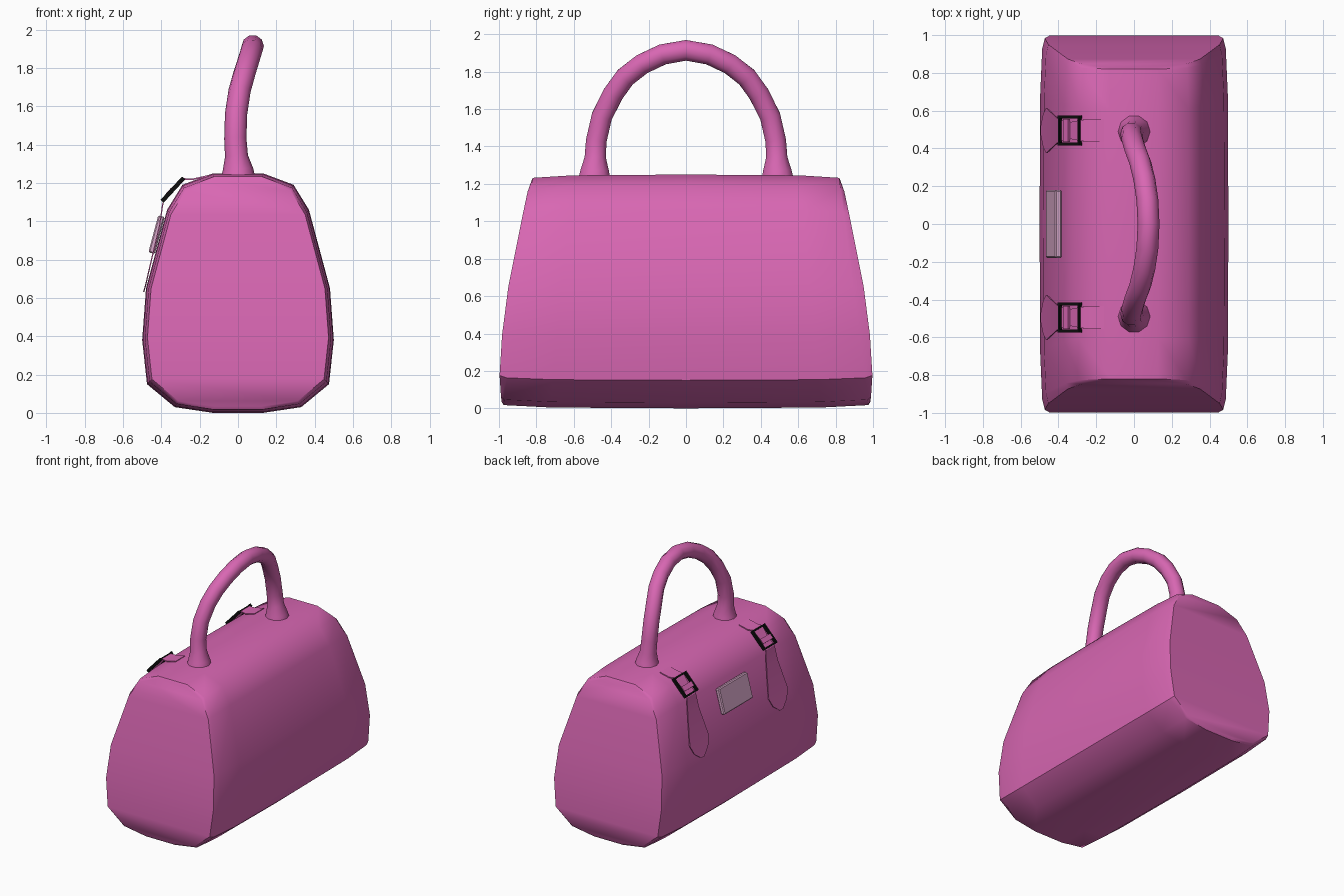
import bpy, bmesh, math
from mathutils import Vector, Matrix

if "Cube" in bpy.data.objects:
    bpy.data.objects.remove(bpy.data.objects["Cube"])


def material(name, col):
    m = bpy.data.materials.new(name)
    m.diffuse_color = (*col, 1)
    m.use_nodes = True
    m.node_tree.nodes["Principled BSDF"].inputs["Base Color"].default_value = m.diffuse_color
    return m


PINK = material("pink leather", (0.69, 0.135, 0.45))
PALE = material("pale pink metal", (0.68, 0.39, 0.58))
BLACK = material("black metal", (0.004, 0.004, 0.004))


def finish(bm, name, mat, smooth=None):
    bmesh.ops.recalc_face_normals(bm, faces=bm.faces)
    me = bpy.data.meshes.new(name)
    bm.to_mesh(me)
    bm.free()
    me.materials.append(mat)
    ob = bpy.data.objects.new(name, me)
    bpy.context.collection.objects.link(ob)
    if smooth:
        bpy.ops.object.select_all(action='DESELECT')
        ob.select_set(True)
        bpy.context.view_layer.objects.active = ob
        bpy.ops.object.shade_smooth_by_angle(angle=math.radians(smooth))
    return ob


def bridge(bm, a, b):
    for i in range(len(a)):
        j = (i + 1) % len(a)
        bm.faces.new((a[i], a[j], b[j], b[i]))


def interp(pts, z):
    if z <= pts[0][0]:
        return pts[0][1]
    for (a, u), (b, v) in zip(pts, pts[1:]):
        if z <= b:
            return u + (v - u) * (z - a) / (b - a)
    return pts[-1][1]


# Bag body: half profile mirrored, lofted along y, with bulging end panels
half = [(0.13, 0.0), (0.33, 0.03), (0.475, 0.15), (0.5, 0.38),
        (0.48, 0.65), (0.37, 1.06), (0.29, 1.19), (0.13, 1.25)]
outline = half + [(-x, z) for x, z in reversed(half)]
rim = [(0.03, 0.975), (1.22, 0.82)]
bulge = [(0.04, 0.985), (0.12, 1.0), (0.38, 0.985), (0.65, 0.95),
         (1.15, 0.85), (1.22, 0.825)]
CZ = 0.62


def ring(bm, s, t, ends):
    out = []
    for x, z in outline:
        zz = CZ + (z - CZ) * s
        out.append(bm.verts.new((x * s, t * interp(ends, zz), zz)))
    return out


bm = bmesh.new()
rings = [ring(bm, s, t, e) for s, t, e in (
    (0.945, -1, bulge), (0.972, -1, rim), (0.993, -0.74, rim), (1, 0, rim),
    (0.993, 0.74, rim), (0.972, 1, rim), (0.945, 1, bulge))]
for a, b in zip(rings, rings[1:]):
    bridge(bm, a, b)
n = len(outline)
for r in (rings[0], rings[-1]):
    for i in range(len(half) - 1):
        bm.faces.new((r[i], r[i + 1], r[n - 2 - i], r[n - 1 - i]))
finish(bm, "bag_body", PINK, 40)

# Handle: ten-sided tube swept along a leaning arch, flared at the feet
arm = [(0, .49, 1.225, .09), (0, .488, 1.27, .08), (-.008, .485, 1.34, .06),
       (-.014, .48, 1.43, .058), (-.01, .45, 1.56, .058), (.008, .39, 1.68, .058),
       (.033, .325, 1.77, .058), (.055, .235, 1.84, .058), (.071, .125, 1.892, .058)]
path = arm + [(.077, 0, 1.914, .058)] + [(x, -y, z, r) for x, y, z, r in reversed(arm)]
bm = bmesh.new()
pts = [Vector(p[:3]) for p in path]
loops = []
for i, p in enumerate(pts):
    d = (pts[min(i + 1, len(pts) - 1)] - pts[max(i - 1, 0)]).normalized()
    u = (Vector((1, 0, 0)) - d * d.x).normalized()
    v = d.cross(u)
    loops.append([bm.verts.new(p + path[i][3] * (u * math.cos(a) + v * math.sin(a)))
                  for a in (math.tau * k / 10 for k in range(10))])
for a, b in zip(loops, loops[1:]):
    bridge(bm, a, b)
bm.faces.new(loops[0])
bm.faces.new(loops[-1])
finish(bm, "handle", PINK, 50)


def box(bm, centre, size, rot=Matrix()):
    bmesh.ops.create_cube(bm, size=1, matrix=Matrix.Translation(centre) @ rot
                          @ Matrix.Diagonal((*size, 1)))


# Straps: tapered ribbons that run over the shoulder to a pointed tip
strap = [(-.16, 1.24, .06), (-.24, 1.222, .06), (-.285, 1.225, .055),
         (-.335, 1.165, .045), (-.395, 1.095, .055), (-.412, .98, .07),
         (-.466, .75, .12), (-.482, .68, .085), (-.495, .63, .02)]
slope = Matrix.Rotation(-math.atan2(0.13, 0.12), 4, 'Y')
for side, yc in (("left", -0.495), ("right", 0.495)):
    bm = bmesh.new()
    layers = []
    for off in (0, -0.008):
        layers.append([[bm.verts.new((x - off * 0.8 if i > 2 else x, yc + s * w, z + (off if i <= 2 else 0)))
                        for s in (-1, 1)] for i, (x, z, w) in enumerate(strap)])
    loops = [(a[0], a[1], b[1], b[0]) for a, b in zip(*layers)]
    for a, b in zip(loops, loops[1:]):
        bridge(bm, a, b)
    bm.faces.new(loops[0])
    bm.faces.new(loops[-1])
    finish(bm, side + "_strap", PINK, 30)

    # Buckle: sloped rectangular frame
    bm = bmesh.new()
    c = Vector((-.34, yc, 1.165))
    for s in (-1, 1):
        box(bm, c + Vector((0, s * 0.072, 0)), (0.165, 0.016, 0.022), slope)
        off = slope @ Vector((s * 0.076, 0, 0))
        box(bm, c + off, (0.012, 0.15, 0.016), slope)
    finish(bm, side + "_buckle", BLACK)

    # Strap keeper just below the shoulder
    bm = bmesh.new()
    box(bm, c + (slope @ Vector((-0.02, 0, 0.006))), (0.04, 0.12, 0.014), slope)
    finish(bm, side + "_keeper", PINK)

# Blank metal plate on the side wall
bm = bmesh.new()
box(bm, Vector((-.425, 0, .93)), (0.035, 0.36, 0.2), Matrix.Rotation(math.radians(15), 4, 'Y'))
bmesh.ops.bevel(bm, geom=bm.edges[:], offset=0.007, segments=1, affect='EDGES')
finish(bm, "side_plate", PALE)
